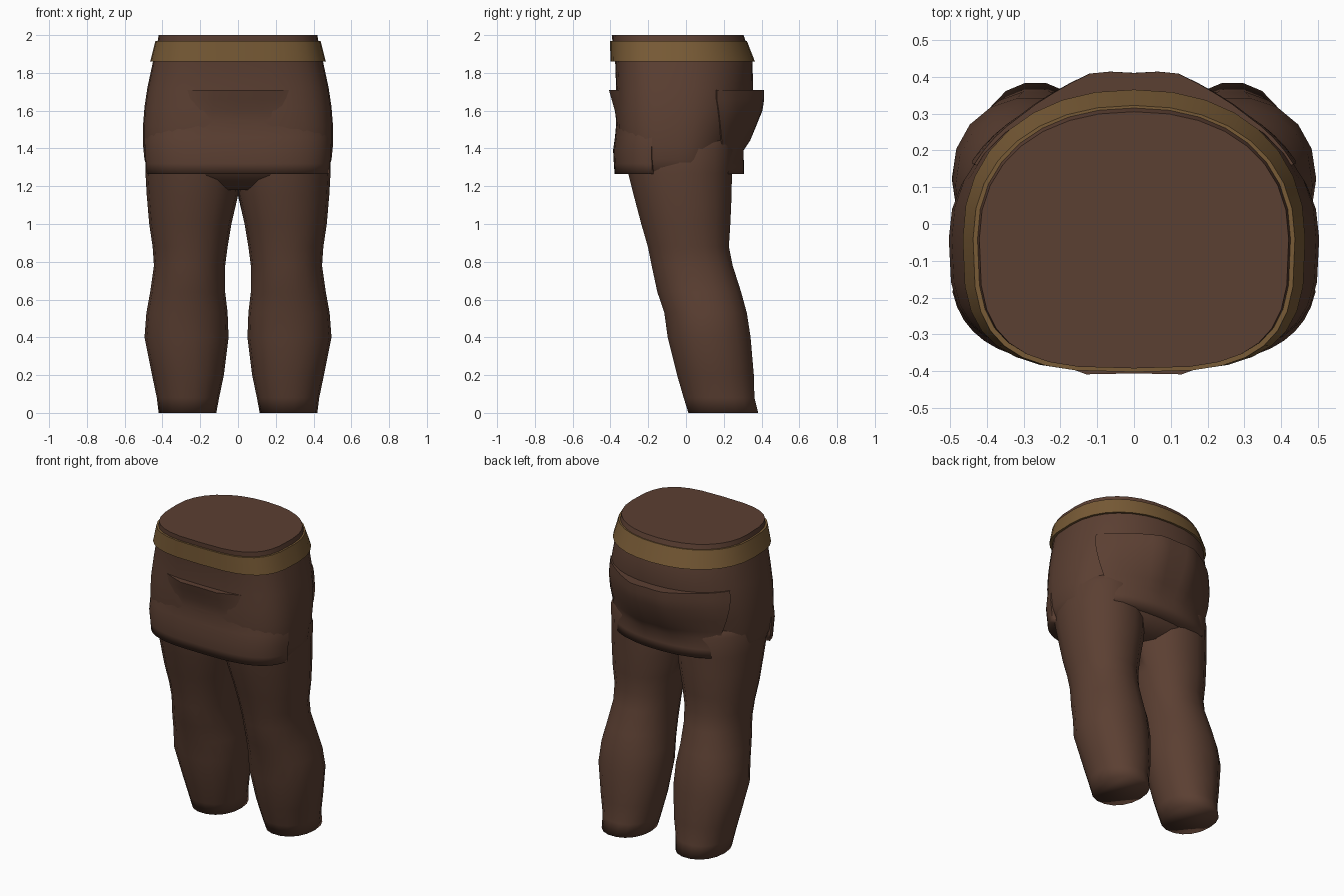
import bpy, bmesh, math

if "Cube" in bpy.data.objects:
    bpy.data.objects.remove(bpy.data.objects["Cube"])


def material(name, rgb):
    m = bpy.data.materials.new(name)
    m.diffuse_color = (*rgb, 1.0)
    m.use_nodes = True
    m.node_tree.nodes["Principled BSDF"].inputs["Base Color"].default_value = m.diffuse_color
    return m


BROWN = material("brown_cloth", (0.105, 0.05, 0.032))
OCHRE = material("ochre_belt", (0.19, 0.105, 0.037))


def finish(name, bm, mat, soft_below=-1.0):
    """Smooth shading with sharp creases, except on rims below soft_below."""
    bmesh.ops.recalc_face_normals(bm, faces=bm.faces)
    for f in bm.faces:
        f.smooth = True
    for e in bm.edges:
        crease = len(e.link_faces) == 2 and e.calc_face_angle(0) > math.radians(45)
        e.smooth = not (crease and max(v.co.z for v in e.verts) > soft_below)
    me = bpy.data.meshes.new(name)
    bm.to_mesh(me)
    bm.free()
    me.materials.append(mat)
    ob = bpy.data.objects.new(name, me)
    bpy.context.collection.objects.link(ob)
    return ob


def skin(bm, rows, closed):
    """Bridge rows of points with quads."""
    grid = [[bm.verts.new(p) for p in row] for row in rows]
    n = len(grid[0])
    for a, b in zip(grid, grid[1:]):
        for i in range(n if closed else n - 1):
            j = (i + 1) % n
            bm.faces.new((a[i], a[j], b[j], b[i]))
    return grid


def spow(v, p):
    return math.copysign(abs(v) ** p, v)


CY = -0.04  # y of the widest line of the hips


def hip_point(t, z, hx, yf, yb):
    """Point on the hip outline; t = 0 is the front, pi is the back."""
    front = math.cos(t) > 0
    p = 2 / (3.2 if front else 2.2)
    depth = (CY - yf) if front else (yb - CY)
    return [hx * spow(math.sin(t), p), CY - depth * spow(math.cos(t), p), z]


def hip_ring(ring, n=32):
    return [hip_point(2 * math.pi * i / n, *ring) for i in range(n)]


# Hips: z, half width, front y, back y
hips = [(1.18, .30, -.20, .15), (1.26, .47, -.30, .24), (1.34, .495, -.345, .255),
        (1.42, .503, -.365, .275), (1.52, .503, -.37, .315), (1.62, .495, -.372, .345),
        (1.72, .48, -.37, .355), (1.86, .45, -.375, .352), (1.97, .425, -.39, .315),
        (2.0, .42, -.392, .305)]
bm = bmesh.new()
g = skin(bm, [hip_ring(r) for r in hips], True)
bm.faces.new(g[0])
bm.faces.new(g[-1])
finish("hips", bm, BROWN, 1.9)

# Belt: flared band with closed edges
belt = [(1.86, .43, -.36, .33), (1.86, .465, -.40, .365),
        (1.97, .437, -.402, .322), (1.97, .41, -.37, .295)]
bm = bmesh.new()
skin(bm, [hip_ring(r) for r in belt], True)
finish("belt", bm, OCHRE)

# Legs: z, inner x, outer x, front y, back y
leg = [(0, .115, .42, .01, .385), (.08, .10, .43, -.015, .365), (.2, .075, .455, -.05, .362),
       (.4, .05, .495, -.10, .345), (.53, .055, .485, -.118, .325), (.64, .068, .465, -.155, .295),
       (.78, .068, .445, -.185, .25), (.88, .055, .452, -.205, .23), (1.0, .035, .47, -.24, .238),
       (1.15, 0, .483, -.28, .245), (1.27, -.01, .49, -.31, .247), (1.4, 0, .49, -.33, .25),
       (1.5, .05, .45, -.30, .22)]
rows = []
for z, x0, x1, y0, y1 in leg:
    row = []
    for i in range(18):
        t = 2 * math.pi * i / 18
        row.append(((x0 + x1) / 2 + (x1 - x0) / 2 * spow(math.cos(t), .93),
                    (y0 + y1) / 2 + (y1 - y0) / 2 * spow(math.sin(t), .93), z))
    rows.append(row)
bm = bmesh.new()
g = skin(bm, rows, True)
bm.faces.new(g[0])
bm.faces.new(g[-1])
legs = finish("legs", bm, BROWN, 2.0)
legs.modifiers.new("mirror", "MIRROR").use_clip = False


def bulge(x):
    """Sagging fold, strongest a little off centre."""
    pts = [(0, .83), (.11, 1), (.21, .5), (.31, .12), (.45, 0), (9, 0)]
    for (xa, a), (xb, b) in zip(pts, pts[1:]):
        if abs(x) <= xb:
            return a + (b - a) * (abs(x) - xa) / (xb - xa)


def flap(name, spec, mid):
    """Wrapped cloth panel; rows: z, half width, depth y, bulge, half angle."""
    sign = -1 if mid == 0 else 1
    rows = []
    for z, hx, y, amount, ang in spec:
        row = []
        for i in range(-10, 11):
            t = mid + math.radians(ang) * i / 10
            p = hip_point(t, z, hx, y, y)
            p[1] += sign * amount * bulge(p[0])
            row.append(p)
        # turn both side edges in towards the body
        ends = [[p[0] * .9, CY + (p[1] - CY) * .9, z] for p in (row[0], row[-1])]
        rows.append([ends[0]] + row + [ends[1]])
    # top and bottom edges turned in
    tuck = lambda r: [[p[0] * .8, CY + (p[1] - CY) * .72, p[2]] for p in r]
    bm = bmesh.new()
    skin(bm, [tuck(rows[0])] + rows + [tuck(rows[-1])], False)
    finish(name, bm, BROWN, 1.29)


flap("front_flap", [(1.71, .46, -.356, .06, 76), (1.66, .462, -.358, .042, 76),
                    (1.60, .47, -.36, .02, 76), (1.54, .485, -.364, .006, 76),
                    (1.46, .5, -.376, 0, 76), (1.39, .503, -.386, 0, 76),
                    (1.32, .496, -.382, 0, 76), (1.265, .492, -.378, 0, 76)], 0)
flap("back_flap", [(1.71, .485, .362, .058, 62), (1.66, .492, .364, .056, 62),
                   (1.60, .5, .36, .05, 60), (1.52, .502, .335, .042, 56),
                   (1.44, .50, .308, .035, 51), (1.39, .498, .295, .012, 48),
                   (1.32, .492, .306, 0, 47), (1.265, .49, .306, 0, 47)], math.pi)
